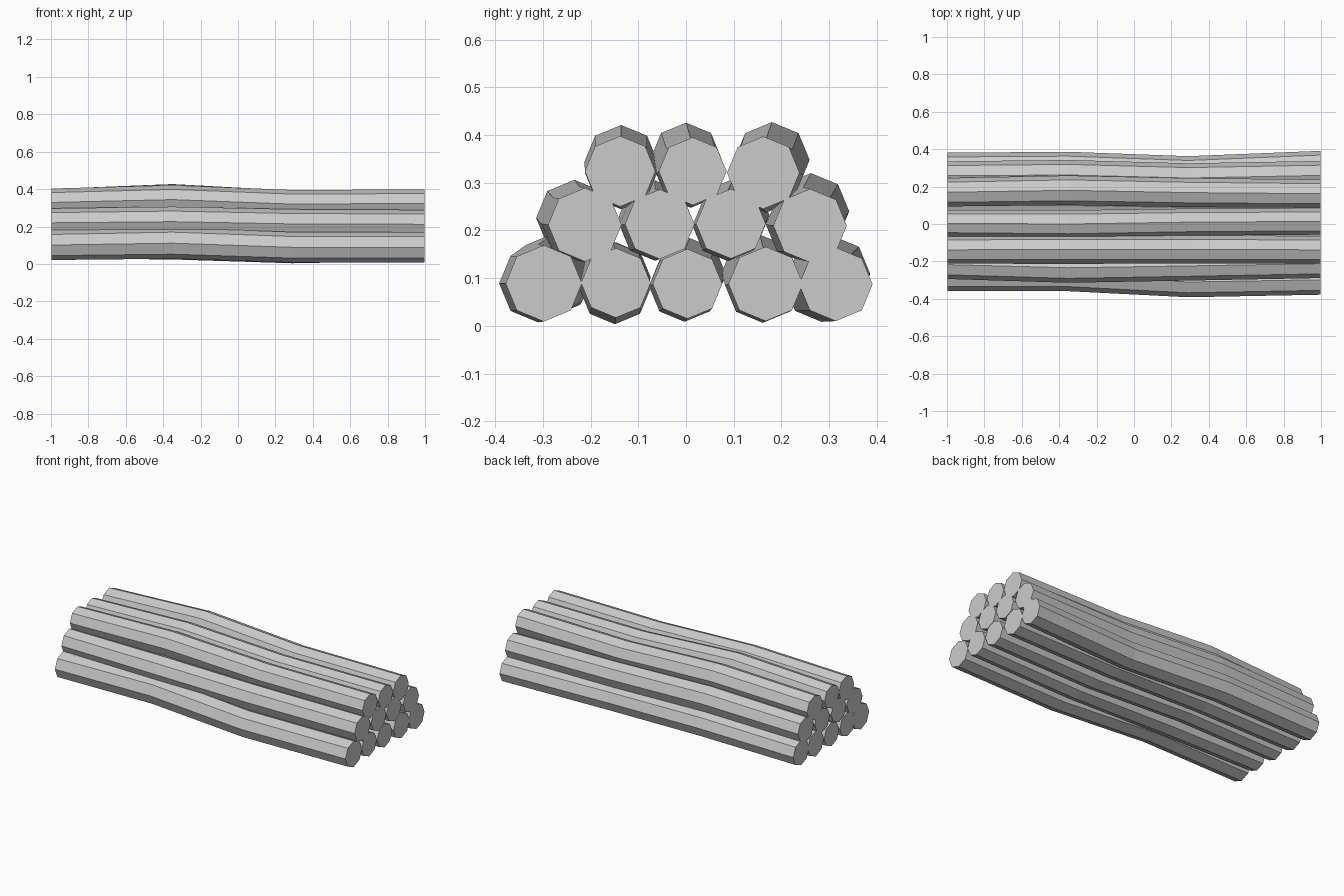
import bpy, math

RINGS = (-0.99, -0.35, 0.29, 0.99)   # positions of the cross-sections along each log
SIDES = 8

# Each log: radius, right-end centre (y, z), then centre shifts of the
# far end, the first bend and the second bend relative to that centre
LOGS = {
    "bottom": [
        (0.080, (-0.298, 0.089), (0.020, 0.012), (0.022, 0.022), (-0.012, 0.000)),
        (0.073, (-0.147, 0.090), (0.000, 0.012), (-0.005, 0.010), (-0.002, -0.012)),
        (0.073, (0.003, 0.088), (0.004, 0.012), (0.005, 0.020), (-0.006, -0.005)),
        (0.078, (0.167, 0.088), (-0.006, 0.012), (-0.012, 0.022), (-0.006, -0.002)),
        (0.077, (0.314, 0.087), (-0.010, 0.012), (-0.008, 0.022), (-0.030, 0.000)),
    ],
    "middle": [
        (0.077, (-0.212, 0.212), (-0.005, 0.008), (-0.022, 0.014), (-0.012, 0.002)),
        (0.073, (-0.055, 0.213), (-0.006, 0.008), (-0.010, 0.016), (-0.010, -0.002)),
        (0.073, (0.094, 0.214), (0.004, 0.008), (0.005, 0.018), (-0.006, -0.004)),
        (0.077, (0.260, 0.210), (-0.002, 0.015), (0.002, 0.030), (-0.014, 0.002)),
    ],
    "top": [
        (0.074, (-0.138, 0.324), (0.000, 0.005), (0.002, 0.020), (0.002, -0.004)),
        (0.071, (0.014, 0.324), (-0.010, 0.006), (-0.014, 0.028), (-0.004, -0.004)),
        (0.076, (0.162, 0.321), (0.008, 0.004), (0.018, 0.027), (0.006, -0.006)),
    ],
}


def make_log(name, r, end, far, bend_a, bend_b):
    """Octagonal log lofted through four cross-sections and capped."""
    verts, faces = [], []
    for x, (dy, dz), k in zip(RINGS, (far, bend_a, bend_b, (0, 0)), (1.0, 1.04, 1.02, 1.0)):
        for i in range(SIDES):
            a = math.tau * i / SIDES
            y = end[0] + dy + r * k * math.cos(a)
            z = end[1] + dz + r * k * math.sin(a)
            # saw cuts at the ends reach the full length
            verts.append((math.copysign(1.0, x) * 0.997 if abs(x) > 0.9 else x, y, z))
    for s in range(len(RINGS) - 1):
        for i in range(SIDES):
            a, b = s * SIDES + i, s * SIDES + (i + 1) % SIDES
            faces.append((a + SIDES, a, b, b + SIDES)[::-1])
    faces.append(tuple(range(SIDES))[::-1])
    faces.append(tuple(range((len(RINGS) - 1) * SIDES, len(RINGS) * SIDES)))
    # flip the side walls to match the caps
    faces = [f[::-1] if len(f) == 4 else f for f in faces]
    mesh = bpy.data.meshes.new(name)
    mesh.from_pydata(verts, [], faces)
    mesh.update()
    obj = bpy.data.objects.new(name, mesh)
    bpy.context.collection.objects.link(obj)


# Stack the rows: five, four, three
for row, logs in LOGS.items():
    for n, log in enumerate(logs, 1):
        make_log(f"{row}_log_{n}", *log)
